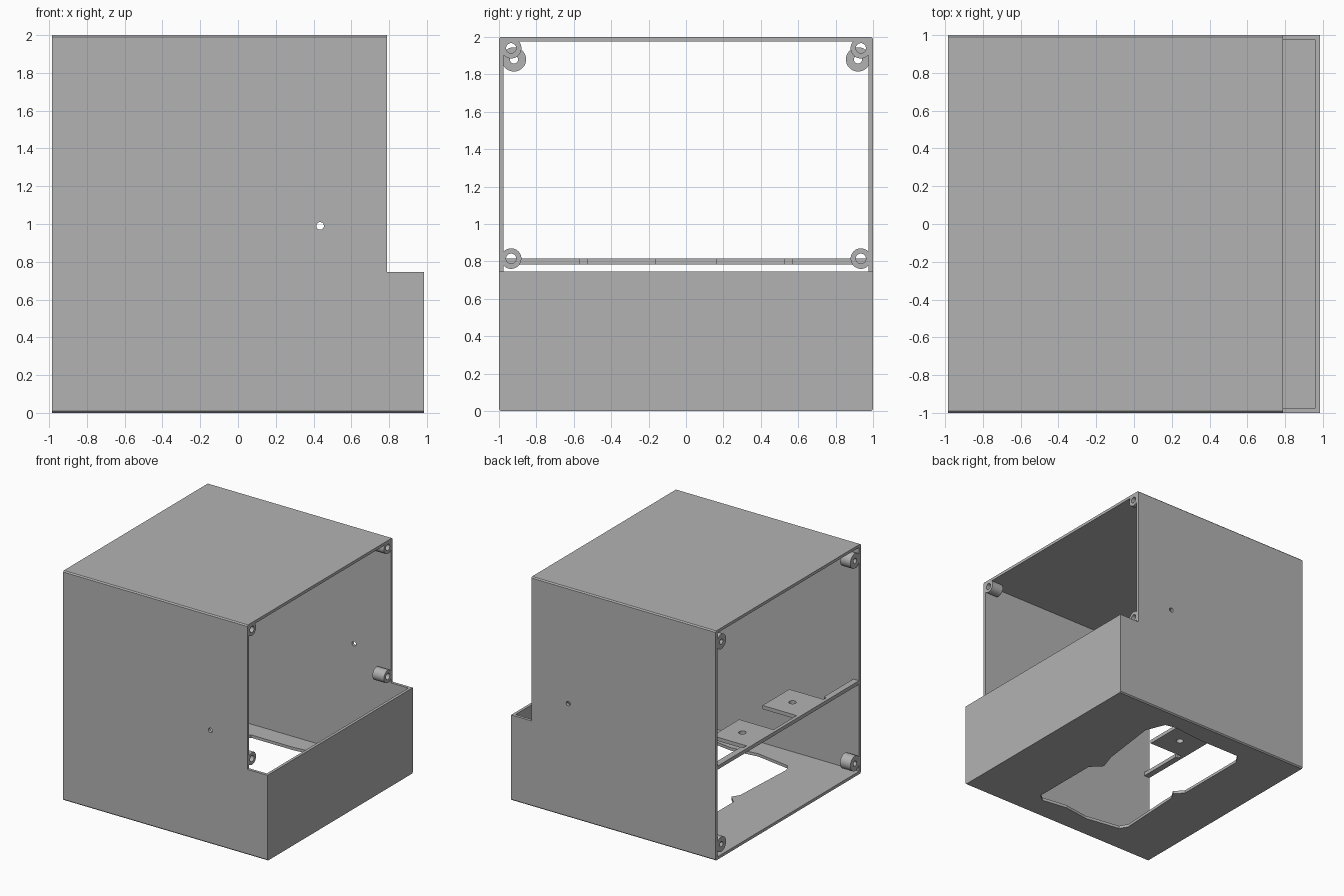
import bpy, bmesh, math
from mathutils import Matrix

if "Cube" in bpy.data.objects:
    bpy.data.objects.remove(bpy.data.objects["Cube"])

grey = bpy.data.materials.new("light_grey")
grey.diffuse_color = (0.45, 0.45, 0.45, 1)
grey.use_nodes = True
grey.node_tree.nodes["Principled BSDF"].inputs["Base Color"].default_value = grey.diffuse_color

BACK, FRONT, LIP = -0.985, 0.79, 0.985   # main x positions
WALL = 0.025


def finish(name, bm):
    bmesh.ops.recalc_face_normals(bm, faces=bm.faces)
    me = bpy.data.meshes.new(name)
    bm.to_mesh(me)
    bm.free()
    me.materials.append(grey)
    ob = bpy.data.objects.new(name, me)
    bpy.context.collection.objects.link(ob)
    return ob


def prism(points, offset):
    """Extrude a closed outline of 3D points along an offset."""
    bm = bmesh.new()
    face = bm.faces.new([bm.verts.new(p) for p in points])
    ext = bmesh.ops.extrude_face_region(bm, geom=[face])
    moved = [v for v in ext["geom"] if isinstance(v, bmesh.types.BMVert)]
    bmesh.ops.translate(bm, verts=moved, vec=offset)
    return bm


def box(x0, x1, y0, y1, z0, z1):
    return prism([(x0, y0, z0), (x1, y0, z0), (x1, y1, z0), (x0, y1, z0)], (0, 0, z1 - z0))


def cut(target, cutter):
    cutter.hide_render = True
    mod = target.modifiers.new("cut", "BOOLEAN")
    mod.operation, mod.solver, mod.object = "DIFFERENCE", "EXACT", cutter
    bpy.context.view_layer.objects.active = target
    bpy.ops.object.modifier_apply(modifier=mod.name)
    bpy.data.objects.remove(cutter)


def rod(r, length, matrix, segments=32):
    bm = bmesh.new()
    bmesh.ops.create_cone(bm, cap_ends=True, segments=segments, radius1=r, radius2=r,
                          depth=length, matrix=matrix)
    return bm


def smooth(ob):
    bpy.ops.object.select_all(action="DESELECT")
    ob.select_set(True)
    bpy.context.view_layer.objects.active = ob
    bpy.ops.object.shade_smooth_by_angle(angle=math.radians(30))


# Housing: stepped side profile with small chamfers on the long edges
side = [(BACK, 0), (LIP, 0), (LIP, 0.745), (FRONT, 0.745), (FRONT, 2), (BACK, 2)]
bm = prism([(x, -1, z) for x, z in side], (0, 2, 0))
long_edges = [e for e in bm.edges
              if abs(e.verts[0].co.x - e.verts[1].co.x) > 1
              and all(v.co.z in (0, 2) for v in e.verts)]
bmesh.ops.bevel(bm, geom=long_edges, offset=0.01, segments=1, affect="EDGES")
housing = finish("housing", bm)

# Hollow interior, open at the back and at the upper front
cut(housing, finish("cavity_cutter",
                    box(-2, LIP - WALL, -1 + WALL, 1 - WALL, WALL, 2 - WALL)))

# Irregular opening in the floor
outline = [(.39, -.74), (.33, -.79), (.10, -.757), (-.14, -.79), (-.46, -.74), (-.5, -.67),
           (-.47, -.075), (-.43, -.01), (-.5, .06), (-.5, .72), (-.44, .81), (-.035, .81),
           (.26, .84), (.35, .82), (.42, .65), (.35, .12), (.30, -.03), (.39, -.12)]
cut(housing, finish("floor_cutter", prism([(x, y, -0.1) for x, y in outline], (0, 0, 0.2))))

# Small round hole through both side walls
cut(housing, finish("side_hole_cutter", rod(
    0.02, 3, Matrix.Translation((0.435, 0, 0.99)) @ Matrix.Rotation(math.pi / 2, 4, "X"))))

# Screw bosses in the corners of the two openings
def boss(name, x0, x1, y, z, r, hole):
    m = Matrix.Translation(((x0 + x1) / 2, y, z)) @ Matrix.Rotation(math.pi / 2, 4, "Y")
    ob = finish(name, rod(r, x1 - x0, m))
    cut(ob, finish("boss_cutter", rod(hole, 1, m)))
    smooth(ob)


for s in (-1, 1):
    for z in (0.815, 1.94):
        boss("front_boss", FRONT - 0.11, FRONT, s * 0.935, z, 0.055, 0.027)
    for z in (0.115, 1.88):
        boss("back_boss", BACK, BACK + 0.1, s * 0.92, z, 0.065, 0.022)

# Cross bar at the back opening, thicker towards the side walls
finish("cross_bar", box(BACK, BACK + 0.03, -0.98, 0.98, 0.783, 0.815))
for s in (-1, 1):
    y0, y1 = sorted((s * 0.57, s * 0.98))
    finish("bar_end", box(BACK + 0.03, BACK + 0.055, y0, y1, 0.783, 0.815))
    # Mounting tab with a screw hole
    y0, y1 = sorted((s * 0.16, s * 0.53))
    tab = finish("mounting_tab", box(BACK + 0.03, BACK + 0.36, y0, y1, 0.783, 0.815))
    cut(tab, finish("tab_cutter", rod(0.03, 1, Matrix.Translation((BACK + 0.2, s * 0.345, 0.8)))))
